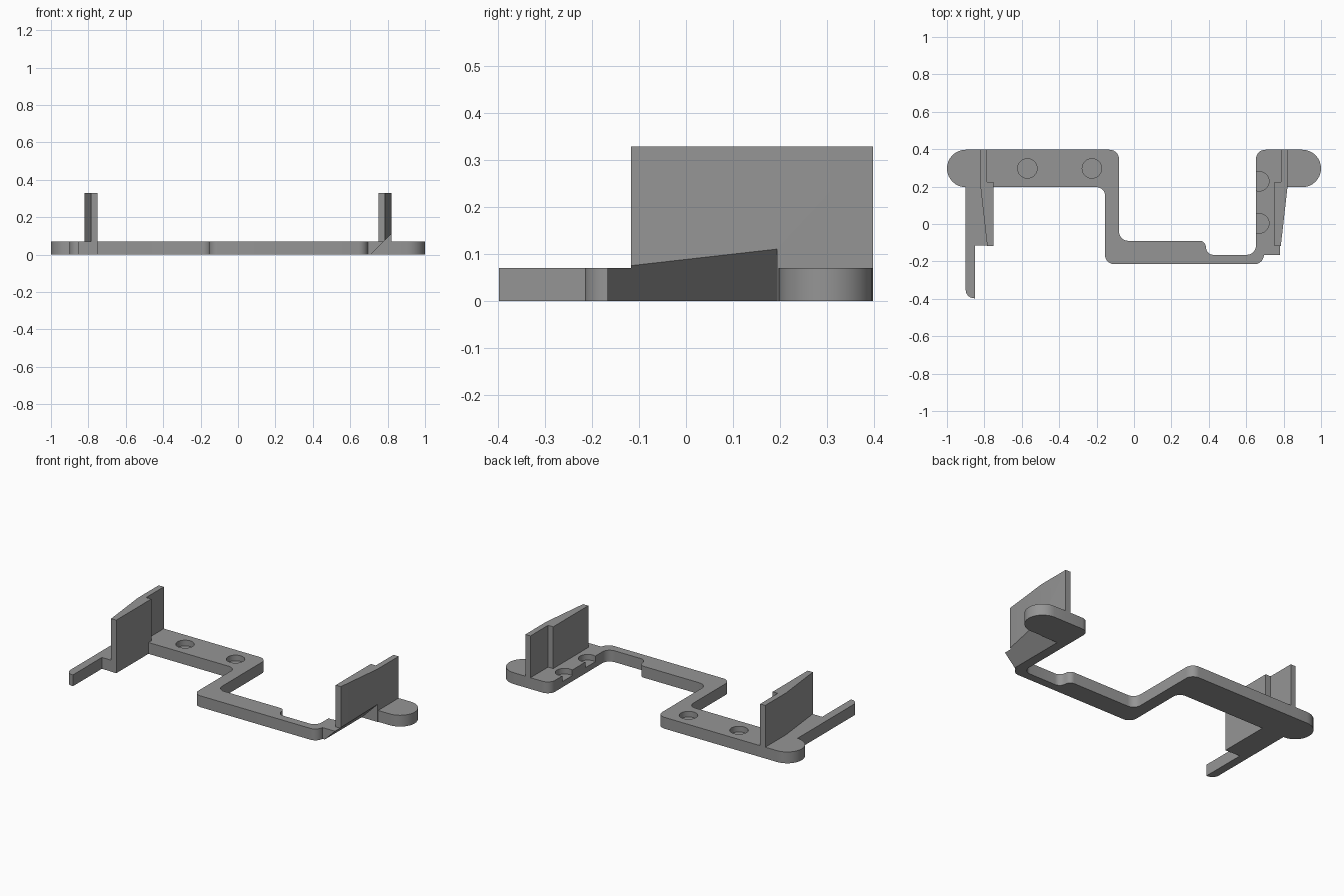
import bpy, bmesh, math
from mathutils import Vector

if "Cube" in bpy.data.objects:
    bpy.data.objects.remove(bpy.data.objects["Cube"])

grey = bpy.data.materials.new("mid grey")
grey.diffuse_color = (0.3, 0.3, 0.3, 1)
grey.use_nodes = True
grey.node_tree.nodes["Principled BSDF"].inputs["Base Color"].default_value = grey.diffuse_color


def rounded(corners, steps=8):
    """Turn (x, y, radius) corners into a filleted outline."""
    out = []
    n = len(corners)
    for i, (x, y, r) in enumerate(corners):
        p = Vector((x, y))
        pts = [p]
        if r:
            a = (Vector(corners[i - 1][:2]) - p).normalized()
            b = (Vector(corners[(i + 1) % n][:2]) - p).normalized()
            half = a.angle(b) / 2
            c = p + (a + b).normalized() * r / math.sin(half)
            t = r / math.tan(half)
            va, vb = p + a * t - c, p + b * t - c
            sweep = va.angle(vb)
            pts = [c + (va * math.sin(sweep * (1 - k / steps)) +
                        vb * math.sin(sweep * k / steps)) / math.sin(sweep)
                   for k in range(steps + 1)]
        out += [q for q in pts if not out or (q - out[-1]).length > 1e-4]
    return out


def prism(name, outline, low, high, axis="z"):
    """Extrude an outline along z, or an (x, z) outline along y."""
    bm = bmesh.new()
    place = (lambda p, h: (p[0], p[1], h)) if axis == "z" else (lambda p, h: (p[0], h, p[1]))
    face = bm.faces.new([bm.verts.new(place(p, low)) for p in outline])
    move = bmesh.ops.extrude_face_region(bm, geom=[face])
    shift = Vector(place((0, 0), high - low))
    bmesh.ops.translate(bm, vec=shift,
                        verts=[v for v in move["geom"] if isinstance(v, bmesh.types.BMVert)])
    bmesh.ops.recalc_face_normals(bm, faces=bm.faces)
    mesh = bpy.data.meshes.new(name)
    bm.to_mesh(mesh)
    bm.free()
    mesh.materials.append(grey)
    ob = bpy.data.objects.new(name, mesh)
    bpy.context.collection.objects.link(ob)
    return ob


def combine(target, tool, operation):
    mod = target.modifiers.new(operation, "BOOLEAN")
    mod.operation, mod.solver, mod.object = operation, "EXACT", tool
    bpy.context.view_layer.objects.active = target
    bpy.ops.object.modifier_apply(modifier=mod.name)
    bpy.data.objects.remove(tool)


T = 0.07      # plate thickness
TOP = 0.328   # wall height

# Flat plate: left pad with arm, stepped bridge, right pad
plate = [
    (-1, 0.397, 0.1), (-1, 0.197, 0.1), (-0.9, 0.197, 0),
    (-0.9, -0.397, 0.045), (-0.85, -0.397, 0), (-0.85, -0.115, 0),
    (-0.75, -0.115, 0), (-0.75, 0.197, 0),
    (-0.155, 0.197, 0.045), (-0.155, -0.215, 0.05),
    (0.685, -0.215, 0.05), (0.695, -0.167, 0),
    (0.82, -0.167, 0), (0.82, 0.197, 0),
    (1, 0.197, 0.1), (1, 0.397, 0.1),
    (0.652, 0.397, 0.05), (0.652, -0.165, 0.05),
    (0.39, -0.165, 0.04), (0.38, -0.09, 0.033),
    (-0.08, -0.09, 0.05), (-0.08, 0.397, 0.05),
]
bracket = prism("bracket", rounded(plate), 0, T)

# Mirrored upright walls with a stepped inner face and tapered outer face
wall = [(0.75, -0.117), (0.785, -0.117), (0.82, 0.192), (0.82, 0.397),
        (0.785, 0.397), (0.785, 0.225), (0.75, 0.225)]
for side, s in (("left", -1), ("right", 1)):
    combine(bracket, prism(side + "_wall", [(s * x, y) for x, y in wall], 0, TOP), "UNION")

# Sloping underside below the right wall
slope = prism("slope_cutter", [(0.66, -0.05), (0.95, -0.05), (0.95, 0.24)], -0.3, 0.193, "y")
combine(bracket, slope, "DIFFERENCE")

# Shallow round recesses; the right pair breaks through the inner edge
for x, y in ((-0.57, 0.297), (-0.225, 0.297), (0.67, 0.228), (0.67, 0.003)):
    ring = [(x + 0.052 * math.cos(k * math.tau / 32), y + 0.052 * math.sin(k * math.tau / 32))
            for k in range(32)]
    combine(bracket, prism("recess_cutter", ring, T - 0.035, T + 0.05), "DIFFERENCE")

bpy.ops.object.select_all(action="DESELECT")
bracket.select_set(True)
bpy.context.view_layer.objects.active = bracket
bpy.ops.object.shade_smooth_by_angle(angle=math.radians(30))
